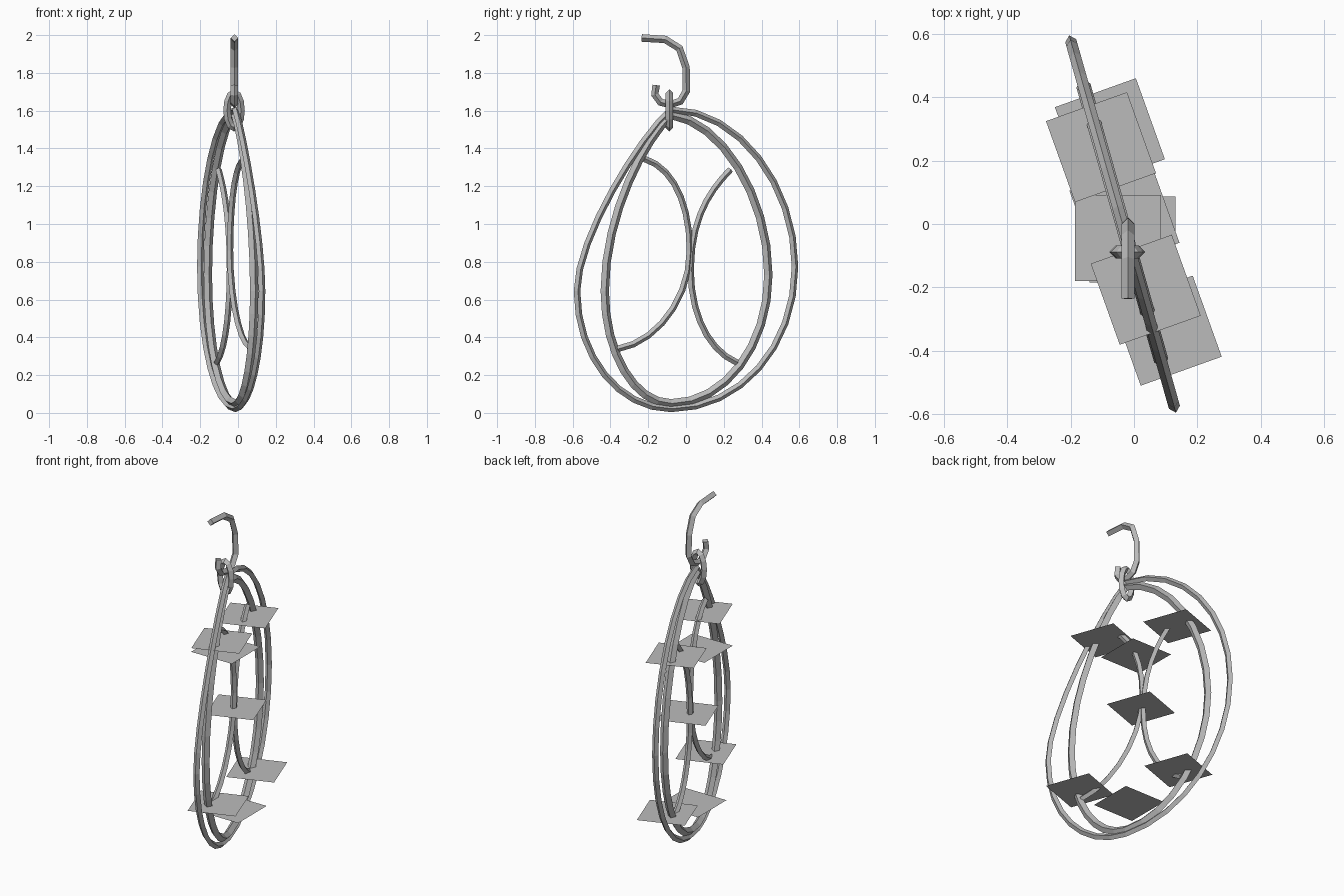
import bpy, bmesh, math
from mathutils import Vector, Matrix
from mathutils.geometry import interpolate_bezier

cube = bpy.data.objects.get("Cube")
if cube:
    bpy.data.objects.remove(cube, do_unlink=True)

metal = bpy.data.materials.new("grey_metal")
metal.use_nodes = True
GREY = (0.5, 0.5, 0.5, 1)
metal.diffuse_color = GREY
metal.node_tree.nodes["Principled BSDF"].inputs["Base Color"].default_value = GREY


def finish(name, bm):
    mesh = bpy.data.meshes.new(name)
    bm.to_mesh(mesh)
    bm.free()
    mesh.materials.append(metal)
    obj = bpy.data.objects.new(name, mesh)
    bpy.context.collection.objects.link(obj)
    return obj


def wire(name, points, normal, radius, closed=False):
    """Sweep a diamond section along a planar path."""
    pts = [Vector(p) for p in points]
    n = Vector(normal).normalized()
    count = len(pts)
    bm = bmesh.new()
    rings = []
    for i, p in enumerate(pts):
        before = pts[i - 1] if closed or i else p
        after = pts[(i + 1) % count] if closed or i < count - 1 else p
        a, b = (p - before).normalized(), (after - p).normalized()
        side = n.cross((a + b).normalized())
        rings.append([bm.verts.new(p + d * radius) for d in (n, side, -n, -side)])
    for i in range(count if closed else count - 1):
        r, s = rings[i], rings[(i + 1) % count]
        for k in range(4):
            m = (k + 1) % 4
            bm.faces.new((r[k], r[m], s[m], s[k]))
    if not closed:
        bm.faces.new(rings[0])
        bm.faces.new(rings[-1][::-1])
    bmesh.ops.recalc_face_normals(bm, faces=bm.faces)
    return finish(name, bm)


# The hoops and arcs share one upright plane, turned about z
SLOPE = -0.283
HOOP_NORMAL = (1, -SLOPE, 0)


def bezier_path(knots, steps):
    """Knots run point, handle, handle, point, ... as (y, z) in the hoop plane."""
    pts = [Vector((-0.036 + SLOPE * y, y, z)) for y, z in knots]
    path = [pts[0]]
    for i in range(0, len(pts) - 1, 3):
        path += interpolate_bezier(*pts[i:i + 4], steps + 1)[1:]
    return path


# Hoops: top, right, bottom, left and back to the top
outer = [(-0.08, 1.605), (0.28, 1.605), (0.577, 1.20), (0.577, 0.775),
         (0.577, 0.345), (0.283, 0.022), (-0.08, 0.022),
         (-0.355, 0.022), (-0.577, 0.30), (-0.577, 0.645),
         (-0.577, 0.93), (-0.24, 1.465), (-0.08, 1.605)]
wire("outer_hoop", bezier_path(outer, 8)[:-1], HOOP_NORMAL, 0.018, True)

inner = [(-0.08, 1.575), (0.18, 1.55), (0.436, 1.15), (0.436, 0.73),
         (0.436, 0.356), (0.205, 0.05), (-0.08, 0.05),
         (-0.273, 0.05), (-0.43, 0.318), (-0.43, 0.645),
         (-0.43, 1.06), (-0.21, 1.46), (-0.08, 1.575)]
wire("inner_hoop", bezier_path(inner, 8)[:-1], HOOP_NORMAL, 0.023, True)

# Two arcs bowing towards each other inside the hoops
front_arc = [(-0.22, 1.345), (-0.07, 1.30), (0.02, 1.11), (0.02, 0.86),
             (0.02, 0.60), (-0.16, 0.37), (-0.365, 0.338)]
wire("front_arc", bezier_path(front_arc, 7), HOOP_NORMAL, 0.017)

back_arc = [(0.235, 1.288), (0.13, 1.18), (0.028, 1.04), (0.025, 0.76),
            (0.025, 0.52), (0.12, 0.33), (0.27, 0.266)]
wire("back_arc", bezier_path(back_arc, 7), HOOP_NORMAL, 0.017)

# Hanging link and ear hook
link = [(-0.021 + 0.037 * math.cos(a), -0.088, 1.602 + 0.092 * math.sin(a))
        for a in (math.tau * i / 12 for i in range(12))]
wire("link", link, (0, 1, 0), 0.02, True)

hook = [(-0.235, 1.985), (-0.11, 1.977), (-0.035, 1.93), (0.0, 1.83), (0.002, 1.705),
        (-0.03, 1.65), (-0.085, 1.632), (-0.135, 1.645), (-0.165, 1.685), (-0.158, 1.735)]
wire("hook", [(-0.019, y, z) for y, z in hook], (1, 0, 0), 0.02)

# Flat square tags: x, y, z, turn in degrees
tags = {
    "upper_back_tag": (-0.104, 0.242, 1.22, 19.7),
    "lower_back_tag": (-0.076, 0.286, 0.283, 19.7),
    "middle_tag": (-0.030, 0.023, 0.771, 19.7),
    "upper_front_tag": (0.037, -0.207, 1.277, 19.7),
    "lower_front_tag": (0.103, -0.336, 0.365, 19.7),
    "upper_centre_tag": (-0.051, -0.044, 1.14, 0),
    "lower_centre_tag": (-0.005, -0.049, 0.196, 0),
}
for name, (x, y, z, turn) in tags.items():
    bm = bmesh.new()
    place = Matrix.Translation((x, y, z)) @ Matrix.Rotation(math.radians(turn), 4, 'Z')
    bmesh.ops.create_grid(bm, x_segments=1, y_segments=1, size=0.1355, matrix=place)
    finish(name, bm)
